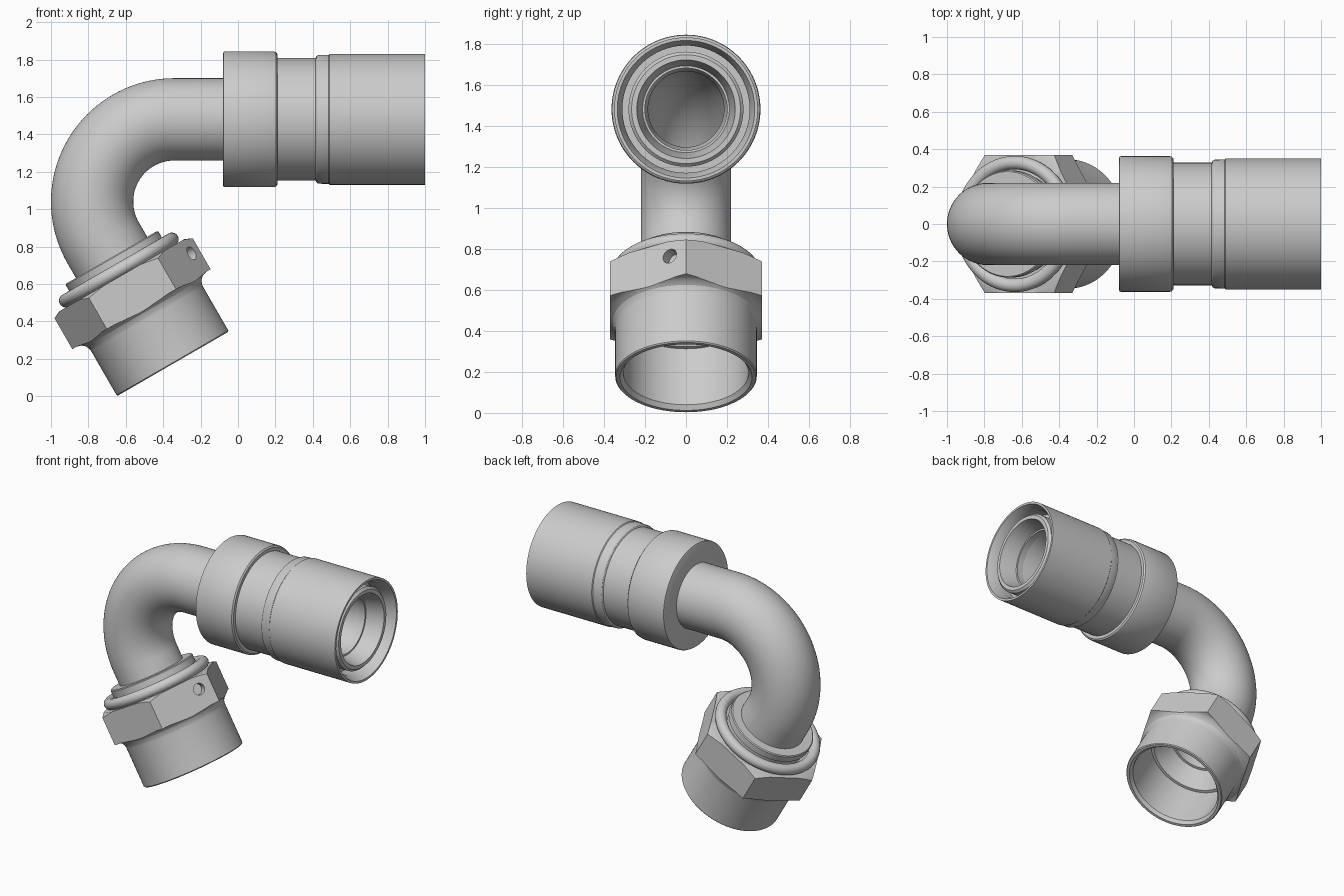
import bpy, bmesh, math
from mathutils import Matrix, Vector

if "Cube" in bpy.data.objects:
    bpy.data.objects.remove(bpy.data.objects["Cube"])

SEG = 96
steel = bpy.data.materials.new("steel_grey")
steel.diffuse_color = (0.6, 0.6, 0.6, 1)
steel.use_nodes = True
steel.node_tree.nodes["Principled BSDF"].inputs["Base Color"].default_value = steel.diffuse_color

AXIS_Z, BEND_X, BEND_R, SWEEP = 1.48, -0.34, 0.44, math.radians(120)


def frame(origin, x_axis, z_axis):
    x, z = Vector(x_axis).normalized(), Vector(z_axis).normalized()
    m = Matrix((x, z.cross(x), z)).transposed().to_4x4()
    m.translation = origin
    return m


def finish(name, bm, angle=30):
    bmesh.ops.recalc_face_normals(bm, faces=bm.faces)
    mesh = bpy.data.meshes.new(name)
    bm.to_mesh(mesh)
    bm.free()
    mesh.materials.append(steel)
    ob = bpy.data.objects.new(name, mesh)
    bpy.context.collection.objects.link(ob)
    if angle:
        smooth(ob, angle)
    return ob


def smooth(ob, angle=30):
    bpy.ops.object.select_all(action='DESELECT')
    ob.select_set(True)
    bpy.context.view_layer.objects.active = ob
    bpy.ops.object.shade_smooth_by_angle(angle=math.radians(angle))


def skin(bm, rings):
    """Join closed loops of rings into a doubly closed surface."""
    for a, b in zip(rings, rings[1:] + rings[:1]):
        for i in range(len(a)):
            j = (i + 1) % len(a)
            bm.faces.new((a[i], a[j], b[j], b[i]))


def ring(bm, m, r, s=0):
    return [bm.verts.new(m @ Vector((r * math.cos(t), r * math.sin(t), s)))
            for t in (2 * math.pi * i / SEG for i in range(SEG))]


def lathe(name, profile, m, angle=30):
    """Turn a closed (radius, distance) profile around the local z axis."""
    bm = bmesh.new()
    skin(bm, [ring(bm, m, r, s) for r, s in profile])
    return finish(name, bm, angle)


def prism(name, sides, r, depth, m):
    bm = bmesh.new()
    bmesh.ops.create_cone(bm, cap_ends=True, segments=sides, radius1=r,
                          radius2=r, depth=depth, matrix=m)
    ob = finish(name, bm, 0)
    ob.hide_render = True
    return ob


def apply_boolean(ob, tool, operation):
    mod = ob.modifiers.new("cut", 'BOOLEAN')
    mod.operation, mod.object, mod.solver = operation, tool, 'EXACT'
    deps = bpy.context.evaluated_depsgraph_get()
    mesh = bpy.data.meshes.new_from_object(ob.evaluated_get(deps))
    ob.modifiers.clear()
    ob.data = mesh
    bpy.data.objects.remove(tool)


# Frames for the straight sleeve (along +x) and the swivel end (after the bend)
sleeve_m = frame((0, 0, AXIS_Z), (0, 0, 1), (1, 0, 0))
down = Vector((-math.cos(SWEEP), 0, -math.sin(SWEEP)))
out = Vector((math.sin(SWEEP), 0, -math.cos(SWEEP)))
bend_c = Vector((BEND_X, 0, AXIS_Z - BEND_R))
nut_m = frame(bend_c - out * BEND_R, out, down)

# Bent tube with bore: straight, arc, straight
stations = [frame((0.1, 0, AXIS_Z), (0, 0, -1), (-1, 0, 0))]
STEPS = 40
for k in range(STEPS + 1):
    a = SWEEP * k / STEPS
    d = Vector((-math.cos(a), 0, -math.sin(a)))
    n = Vector((math.sin(a), 0, -math.cos(a)))
    stations.append(frame(bend_c - n * BEND_R, n, d))
stations.append(nut_m @ Matrix.Translation((0, 0, 0.3)))
bm = bmesh.new()
skin(bm, [ring(bm, m, 0.22) for m in stations]
     + [ring(bm, m, 0.185) for m in reversed(stations)])
finish("bent_tube", bm)

# Collar with rounded rims
lathe("collar", [(0.2, -0.08), (0.353, -0.08), (0.36, -0.077), (0.363, -0.07),
                 (0.363, 0.19), (0.36, 0.202), (0.35, 0.21), (0.2, 0.21)],
      sleeve_m)

# Outer sleeve with a recessed open end
lathe("outer_sleeve", [(0.2, 0.15), (0.328, 0.15), (0.328, 0.415),
                       (0.338, 0.42), (0.344, 0.43), (0.345, 0.485),
                       (0.35, 0.49), (0.35, 1.0), (0.335, 1.0),
                       (0.31, 0.94), (0.31, 0.85), (0.2, 0.85)], sleeve_m)

# Inner pipe with a tapered mouth
lathe("inner_pipe", [(0.185, 0.08), (0.28, 0.08), (0.28, 0.955),
                     (0.265, 0.97), (0.24, 0.97), (0.185, 0.74)], sleeve_m)

# Flange and wire ring above the nut
lathe("tube_flange", [(0.2, 0.09), (0.28, 0.09), (0.286, 0.096),
                      (0.286, 0.14), (0.27, 0.145), (0.27, 0.22), (0.2, 0.22)],
      nut_m)
lathe("retaining_ring",
      [(0.328 + 0.036 * math.cos(t), 0.168 + 0.036 * math.sin(t))
       for t in (2 * math.pi * i / 20 for i in range(20))], nut_m)

# Swivel nut: turned body trimmed to a hexagon, with a locking-wire hole
nut = lathe("swivel_nut", [(0.2, 0.2), (0.385, 0.2), (0.435, 0.222),
                           (0.435, 0.41), (0.4, 0.41), (0.375, 0.418),
                           (0.357, 0.433), (0.347, 0.455), (0.345, 0.47),
                           (0.345, 0.741), (0.34, 0.747), (0.322, 0.747),
                           (0.305, 0.725), (0.305, 0.41), (0.285, 0.41),
                           (0.187, 0.28)], nut_m, 0)
corner0 = Matrix.Rotation(math.radians(90), 4, 'Z')
hexagon = prism("hex_cutter", 6, 0.427, 0.8,
                nut_m @ Matrix.Translation((0, 0, 0.45)) @ corner0
                @ Matrix.Rotation(math.radians(-90 + 60), 4, 'Z'))
# make sure a hexagon corner lies on the local x axis
inv = nut_m.inverted()
v = inv @ hexagon.data.vertices[0].co
fix = Matrix.Rotation(-math.atan2(v.y, v.x), 4, 'Z')
hexagon.data.transform(nut_m @ fix @ inv)
apply_boolean(nut, hexagon, 'INTERSECT')

flat = Vector((math.cos(math.pi / 6), math.sin(math.pi / 6), 0))
hole_m = nut_m @ frame(Vector((0.383, 0.08, 0.285)), (0, 0, 1), flat)
apply_boolean(nut, prism("hole_cutter", 24, 0.038, 0.12, hole_m), 'DIFFERENCE')
smooth(nut, 25)
